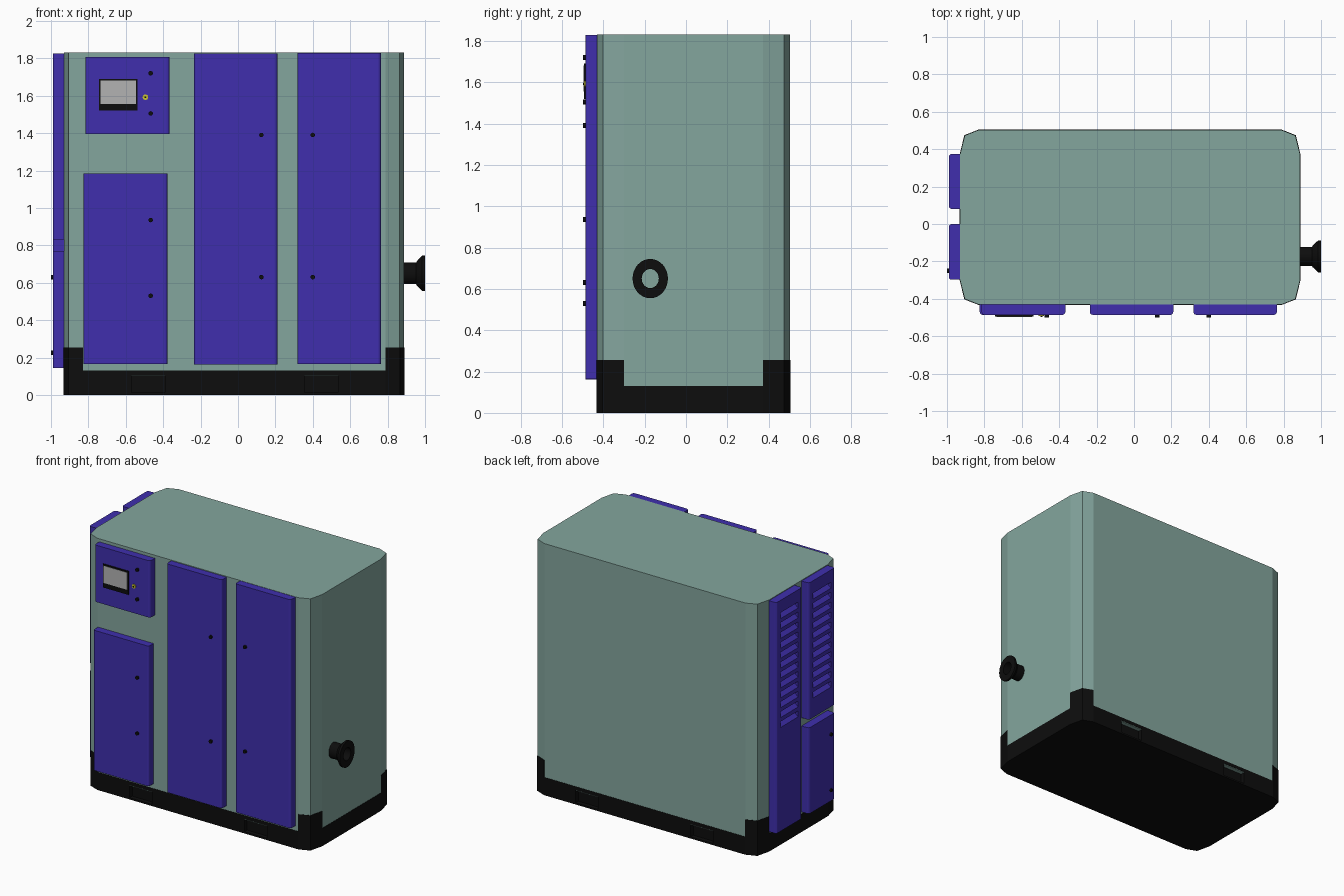
import bpy, bmesh, math
from mathutils import Matrix, Vector

if "Cube" in bpy.data.objects:
    bpy.data.objects.remove(bpy.data.objects["Cube"])


def material(name, rgb):
    m = bpy.data.materials.new(name)
    m.diffuse_color = (*rgb, 1)
    m.use_nodes = True
    m.node_tree.nodes["Principled BSDF"].inputs["Base Color"].default_value = m.diffuse_color
    return m


GREEN = material("sage_paint", (0.23, 0.38, 0.34))
PURPLE = material("purple_paint", (0.05, 0.028, 0.42))
BLACK = material("black", (0.004, 0.004, 0.004))
YELLOW = material("yellow", (0.6, 0.55, 0.03))
GREY = material("screen_grey", (0.45, 0.45, 0.45))


def finish(name, bm, mat):
    bmesh.ops.recalc_face_normals(bm, faces=bm.faces)
    me = bpy.data.meshes.new(name)
    bm.to_mesh(me)
    bm.free()
    ob = bpy.data.objects.new(name, me)
    bpy.context.collection.objects.link(ob)
    if mat:
        me.materials.append(mat)
    return ob


def add_prism(bm, ring, offset):
    """Extrude a closed 3D ring along an offset."""
    a = [bm.verts.new(p) for p in ring]
    b = [bm.verts.new(Vector(p) + Vector(offset)) for p in ring]
    bm.faces.new(a)
    bm.faces.new(b)
    for i in range(len(a)):
        j = (i + 1) % len(a)
        bm.faces.new((a[i], a[j], b[j], b[i]))


def prism(name, outline, z0, z1, mat):
    bm = bmesh.new()
    add_prism(bm, [(x, y, z0) for x, y in outline], (0, 0, z1 - z0))
    return finish(name, bm, mat)


def add_box(bm, x0, x1, y0, y1, z0, z1):
    add_prism(bm, [(x0, y0, z0), (x1, y0, z0), (x1, y1, z0), (x0, y1, z0)], (0, 0, z1 - z0))


def box(name, dims, mat):
    bm = bmesh.new()
    add_box(bm, *dims)
    return finish(name, bm, mat)


def cut(ob, cutter_bm):
    cutter = finish("cutter", cutter_bm, None)
    cutter.hide_render = True
    mod = ob.modifiers.new("cut", 'BOOLEAN')
    mod.object, mod.operation, mod.solver = cutter, 'DIFFERENCE', 'EXACT'
    bpy.context.view_layer.objects.active = ob
    bpy.ops.object.modifier_apply(modifier=mod.name)
    bpy.data.objects.remove(cutter)


# Cabinet outline with two-step corner chamfers
X0, X1, Y0, Y1 = -0.93, 0.888, -0.431, 0.503
MX, MY = (X0 + X1) / 2, (Y0 + Y1) / 2


def corner(sx, sy, grow=0.0):
    hx, hy = (X1 - X0) / 2, (Y1 - Y0) / 2
    pts = [(hx + grow, hy - 0.13), (hx - 0.025 + grow, hy - 0.03 + grow), (hx - 0.1, hy + grow)]
    return [(MX + sx * x, MY + sy * y) for x, y in pts]


def outline(grow=0.0):
    return (corner(1, 1, grow) + corner(-1, 1, grow)[::-1]
            + corner(-1, -1, grow) + corner(1, -1, grow)[::-1])


prism("cabinet", outline(), 0.1, 1.83, GREEN)

# Base skirt with shallow fork pockets, plus raised corner guards
base = prism("base_skirt", outline(0.002), 0, 0.13, BLACK)
bm = bmesh.new()
for x in (-0.57, 0.355):
    for y in (Y0, Y1):
        add_box(bm, x, x + 0.18, y - 0.03, y + 0.03, 0.012, 0.105)
cut(base, bm)
for sx in (-1, 1):
    for sy in (-1, 1):
        c = corner(sx, sy, 0.002)
        prism("corner_guard", c + [(c[2][0], c[0][1])], 0.125, 0.255, BLACK)


# Door panel: rounded outer vertical edges; built facing -y, then turned for the left side
def panel_outline(a, b, depth, r=0.016):
    pts = [(b, 0.004), (a, 0.004)]
    for cx, start in ((a + r, 180), (b - r, 270)):
        for k in range(4):
            t = math.radians(start + 30 * k)
            pts.append((cx + r * math.cos(t), -depth + r + r * math.sin(t)))
    return pts


def front_panel(name, a, b, z0, z1):
    prism(name, [(x, y + Y0) for x, y in panel_outline(a, b, 0.055)], z0, z1, PURPLE)


def side_panel(name, a, b, z0, z1, slots=0):
    ob = prism(name, [(y + X0, x) for x, y in panel_outline(a, b, 0.06)], z0, z1, PURPLE)
    if slots:
        # Louvre slots with floors sloping down and out
        bm = bmesh.new()
        for i in range(slots):
            z = 1.735 - 0.072 * i
            ring = [(-1.0, a + 0.045, z), (-0.955, a + 0.045, z),
                    (-0.955, a + 0.045, z - 0.012), (-1.0, a + 0.045, z - 0.052)]
            add_prism(bm, ring, (0, b - a - 0.09, 0))
        cut(ob, bm)


front_panel("control_door", -0.815, -0.367, 1.395, 1.808)
front_panel("lower_front_door", -0.825, -0.378, 0.165, 1.185)
front_panel("middle_front_door", -0.236, 0.21, 0.162, 1.825)
front_panel("right_front_door", 0.318, 0.764, 0.165, 1.828)
side_panel("tall_louvre_panel", 0.08, 0.375, 0.145, 1.825, 12)
side_panel("upper_louvre_panel", -0.298, 0.0, 0.83, 1.825, 11)
side_panel("lower_side_door", -0.298, 0.0, 0.145, 0.77)


# Round latches
def disc(name, pos, axis, r, depth, mat):
    bm = bmesh.new()
    rot = Vector((0, 0, 1)).rotation_difference(Vector(axis)).to_matrix().to_4x4()
    bmesh.ops.create_cone(bm, cap_ends=True, segments=16, radius1=r, radius2=r, depth=depth,
                          matrix=Matrix.Translation(pos) @ rot)
    return finish(name, bm, mat)


YF = -0.486
for x, z in ((-0.467, 1.72), (-0.467, 1.505), (-0.467, 0.935), (-0.467, 0.53),
             (0.125, 1.39), (0.125, 0.63), (0.4, 1.39), (0.4, 0.63)):
    disc("door_latch", (x, YF - 0.002, z), (0, -1, 0), 0.012, 0.022, BLACK)
for z in (0.63, 0.225):
    disc("side_latch", (-0.99, -0.25, z), (-1, 0, 0), 0.012, 0.02, BLACK)

# Display and stop button
box("display_bezel", (-0.742, -0.538, YF - 0.008, YF + 0.01, 1.52, 1.69), BLACK)
box("display_screen", (-0.735, -0.545, YF - 0.01, YF, 1.555, 1.68), GREY)
disc("stop_button_collar", (-0.495, YF - 0.001, 1.592), (0, -1, 0), 0.015, 0.012, YELLOW)
disc("stop_button", (-0.495, YF - 0.004, 1.592), (0, -1, 0), 0.005, 0.016, BLACK)

# Open outlet pipe with flared flange, turned around the x axis
bm = bmesh.new()
profile = [(0.885, 0.057), (0.952, 0.057), (0.955, 0.064), (0.985, 0.095), (1.0, 0.095),
           (1.0, 0.046), (0.885, 0.046)]
N = 32
rings = [[bm.verts.new((x, -0.173 + 0.9 * r * math.cos(2 * math.pi * k / N),
                        0.65 + r * math.sin(2 * math.pi * k / N))) for k in range(N)]
         for x, r in profile]
for i in range(len(rings)):
    p, q = rings[i], rings[(i + 1) % len(rings)]
    for k in range(N):
        bm.faces.new((p[k], p[(k + 1) % N], q[(k + 1) % N], q[k]))
pipe = finish("outlet_pipe", bm, BLACK)
bpy.context.view_layer.objects.active = pipe
pipe.select_set(True)
bpy.ops.object.shade_smooth_by_angle(angle=math.radians(30))
